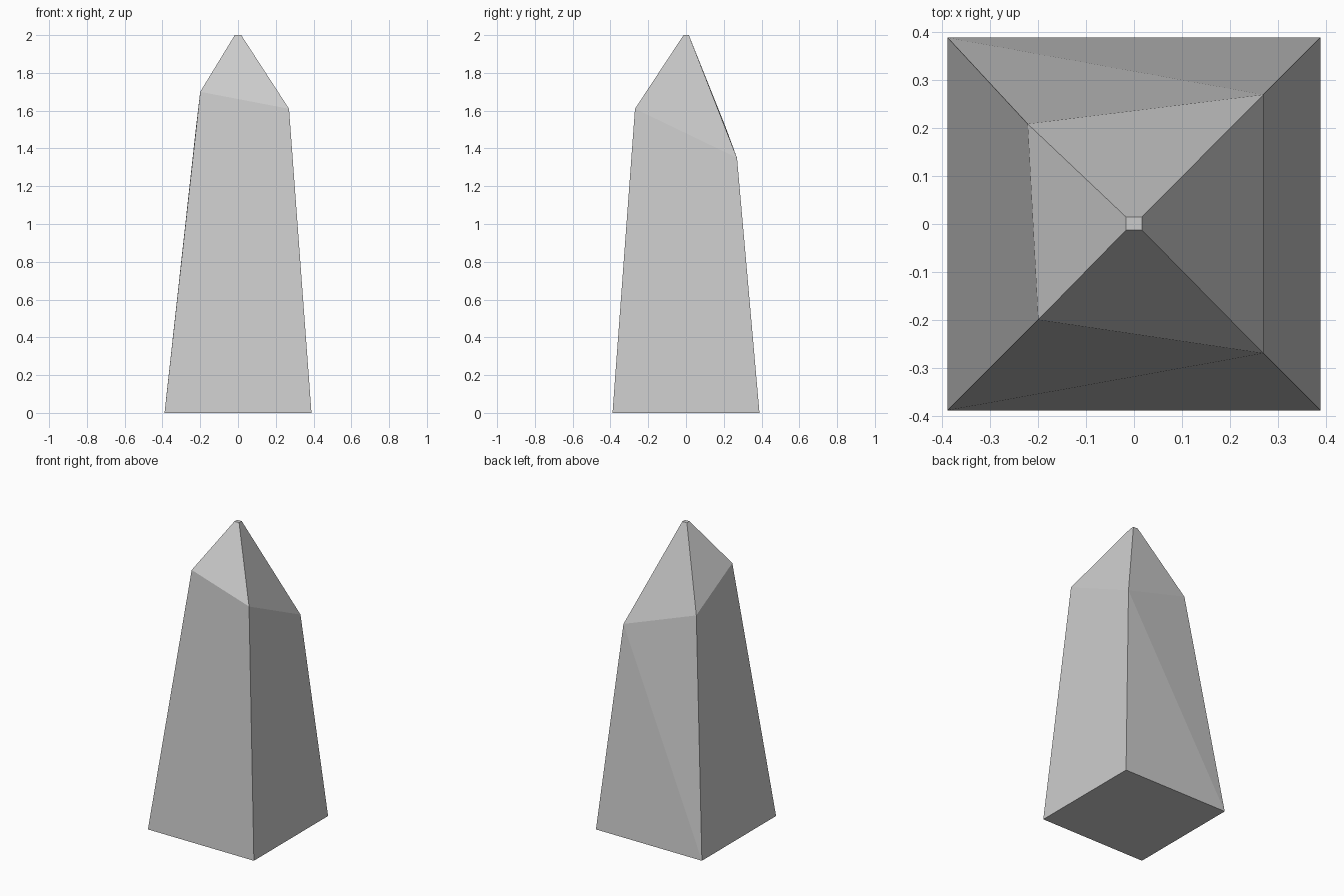
import bpy
import bmesh

if "Cube" in bpy.data.objects:
    bpy.data.objects.remove(bpy.data.objects["Cube"])

# Corner order: front-left, front-right, back-right, back-left
B = 0.389
base = [(-B, -B, 0), (B, -B, 0), (B, B, 0), (-B, B, 0)]
shoulder = [(-0.20, -0.20, 1.70), (0.27, -0.27, 1.61),
            (0.27, 0.27, 1.35), (-0.222, 0.209, 1.515)]
tip = [(-0.017, -0.013, 2), (0.017, -0.013, 2),
       (0.017, 0.015, 2), (-0.017, 0.015, 2)]

# Crystal shaft and uneven point, lofted ring by ring
bm = bmesh.new()
rings = [[bm.verts.new(p) for p in ring] for ring in (base, shoulder, tip)]
for low, high in zip(rings, rings[1:]):
    for i in range(4):
        j = (i + 1) % 4
        if low is rings[0] and i == 2:
            # Twisted back face, folded along its diagonal
            bm.faces.new((low[i], low[j], high[i]))
            bm.faces.new((low[j], high[j], high[i]))
        else:
            bm.faces.new((low[i], low[j], high[j], high[i]))

# Flat bottom and tiny flat top
bm.faces.new(rings[0][::-1])
bm.faces.new(rings[-1])
bmesh.ops.recalc_face_normals(bm, faces=bm.faces[:])

mesh = bpy.data.meshes.new("crystal_point")
bm.to_mesh(mesh)
bm.free()
bpy.context.collection.objects.link(bpy.data.objects.new("crystal_point", mesh))
